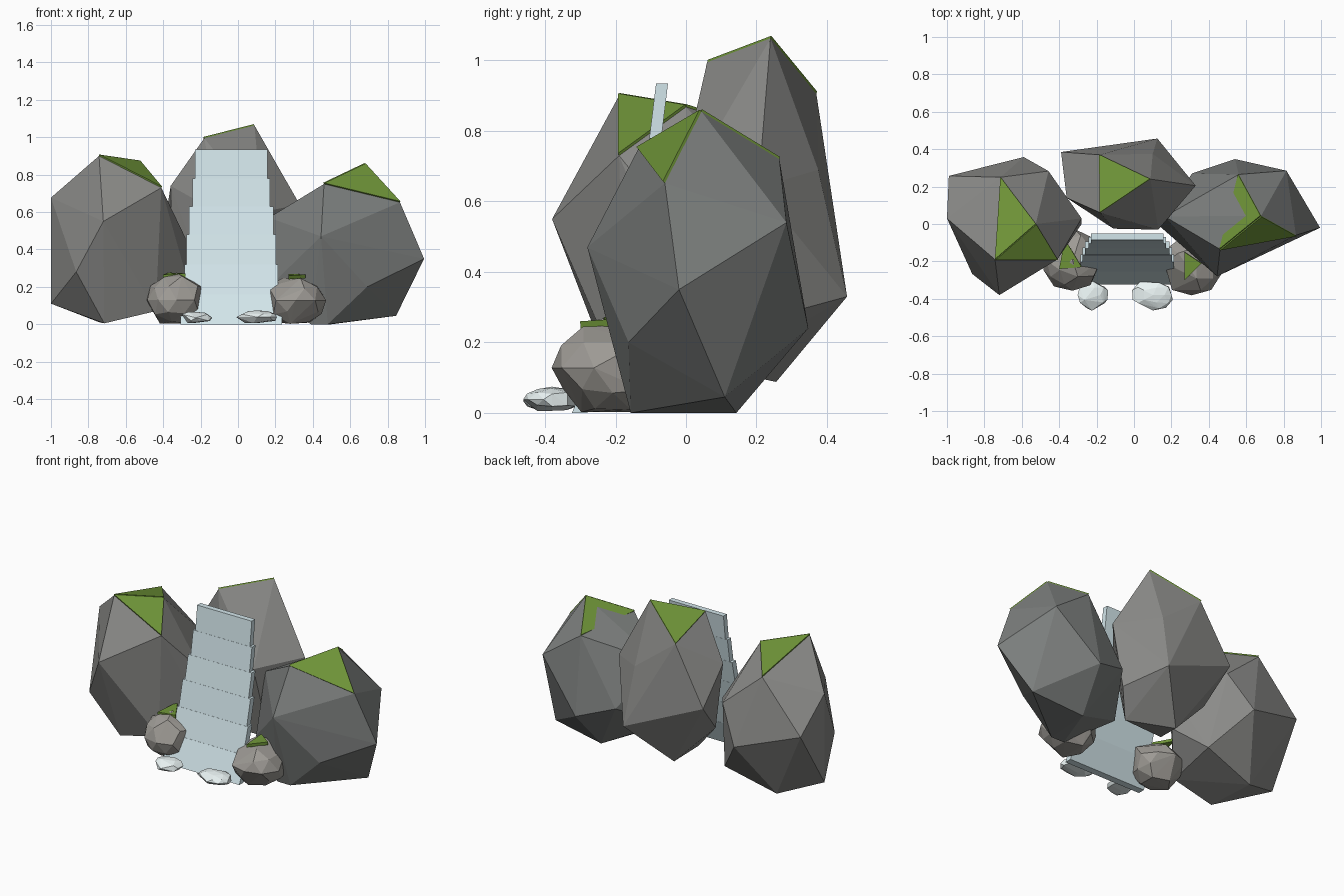
import bpy, bmesh, math, random
from mathutils import Vector

if "Cube" in bpy.data.objects:
    bpy.data.objects.remove(bpy.data.objects["Cube"])


def material(name, color):
    m = bpy.data.materials.new(name)
    m.diffuse_color = (*color, 1)
    m.use_nodes = True
    m.node_tree.nodes["Principled BSDF"].inputs["Base Color"].default_value = m.diffuse_color
    return m


MOSS = material("moss_green", (0.16, 0.30, 0.04))
WATER = material("water_blue", (0.65, 0.79, 0.83))
FOAM = material("foam_white", (0.82, 0.90, 0.90))
ROCK = material("rock_grey", (0.26, 0.26, 0.25))
DARK_ROCK = material("rock_dark_grey", (0.20, 0.21, 0.205))
PALE_ROCK = material("rock_pale_grey", (0.34, 0.325, 0.30))


def finish(bm, name, mat=None):
    bmesh.ops.recalc_face_normals(bm, faces=bm.faces[:])
    me = bpy.data.meshes.new(name)
    bm.to_mesh(me)
    bm.free()
    ob = bpy.data.objects.new(name, me)
    bpy.context.collection.objects.link(ob)
    if mat:
        me.materials.append(mat)
    return ob


def hull(name, points, mat=None):
    """Faceted solid wrapped round a few corner points."""
    bm = bmesh.new()
    for p in points:
        bm.verts.new(p)
    bmesh.ops.convex_hull(bm, input=bm.verts[:])
    loose = [v for v in bm.verts if not v.link_faces]
    bmesh.ops.delete(bm, geom=loose, context='VERTS')
    return finish(bm, name, mat)


def moss(name, a, b, c, lift=0.008):
    """Thin triangular plate lying on a rock facet."""
    a, b, c = Vector(a), Vector(b), Vector(c)
    n = (b - a).cross(c - a).normalized()
    if n.z < 0:
        n = -n
    hull(name, [p + n * s for p in (a, b, c) for s in (lift, -0.012)], MOSS)


def pebble(name, center, size, seed, jitter, mat=None, floor=0.0, drop=0.4):
    """Small faceted stone with a flat foot."""
    rnd = random.Random(seed)
    bm = bmesh.new()
    bmesh.ops.create_icosphere(bm, subdivisions=2, radius=1)
    pts = []
    for v in bm.verts:
        if rnd.random() < drop:
            continue
        k = 1 + rnd.uniform(-jitter, jitter)
        p = [center[i] + v.co[i] * size[i] * k for i in range(3)]
        p[2] = max(p[2], floor)
        pts.append(p)
    bm.free()
    hull(name, pts, mat)


# Left boulder
la, lb, lc, ld = (-.743, -.19, .9), (-.525, 0, .868), (-.714, .25, .79), (-.41, -.19, .73)
hull("left_boulder", [
    la, lb, lc, ld, (-1, .03, .677), (-.99, .257, .48), (-1, .03, .11),
    (-.72, -.38, .55), (-.865, -.267, .28), (-.59, .358, .35), (-.457, .283, .57),
    (-.28, .03, .46), (-.28, .0, .27), (-.74, .14, .01), (-.715, -.17, .005),
    (-.44, -.17, .07), (-.4, .18, .11)], ROCK)
moss("left_moss_front", la, lb, ld)
moss("left_moss_top", la, lb, lc)

# Right boulder
ra, rb, rc, rd = (.46, -.135, .75), (.68, .044, .855), (.866, -.06, .652), (.56, .265, .72)
hull("right_boulder", [
    ra, rb, rc, rd, (.444, -.28, .47), (.995, -.02, .35), (.845, .11, .045),
    (.69, -.163, .2), (.815, .285, .54), (.54, .347, .24), (.31, .27, .32),
    (.165, .04, .57), (.135, -.01, .17), (.5, .143, 0), (.39, -.157, 0), (.48, -.157, 0)],
    DARK_ROCK)
moss("right_moss_front", ra, rb, rc)
moss("right_moss_top", ra, rb, rd)

# Back boulder
ba, bb, bc = (.088, .24, 1.063), (-.18, .06, .995), (-.184, .37, .905)
hull("back_boulder", [
    ba, bb, bc, (-.36, .14, .74), (-.39, .385, .55), (.125, .457, .33), (.1, .375, .69),
    (.33, .205, .64), (-.095, .256, .088), (-.11, -.025, .6), (.13, -.03, .6),
    (-.35, .2, .35), (.25, .2, .26), (.15, .1, .12), (-.14, .07, .13)], ROCK)
moss("back_moss", ba, bb, bc)

# Waterfall: overlapping panels that widen and lean forward toward the foot
path = [(-.068, .935), (-.087, .78), (-.112, .63), (-.145, .48), (-.183, .32), (-.232, .16), (-.302, 0)]
half_widths = [.193, .208, .225, .24, .25, .272]
for i, w in enumerate(half_widths):
    (y0, z0), (y1, z1) = path[i], path[i + 1]
    h = .017 + .001 * i
    corners = [(-.036 + s * w, y + t, z)
               for s in (-1, 1) for t in (-h, h) for y, z in ((y0, z0), (y1, z1))]
    hull("water_panel_%d" % (i + 1), corners, WATER)

# Stones at the foot with moss caps
pebble("left_foot_stone", (-.328, -.195, .13), (.163, .165, .143), 3, .05, PALE_ROCK, drop=.3)
pebble("right_foot_stone", (.308, -.208, .128), (.172, .172, .142), 8, .05, PALE_ROCK, drop=.3)
moss("left_stone_moss", (-.4, -.24, .258), (-.28, -.23, .264), (-.37, -.08, .268))
moss("right_stone_moss", (.27, -.3, .252), (.36, -.21, .258), (.27, -.15, .262))

# Foam lumps in front of the fall
pebble("left_foam", (-.225, -.38, .035), (.09, .08, .035), 5, .05, FOAM, .008)
pebble("right_foam", (.102, -.38, .038), (.116, .083, .037), 12, .05, FOAM, .006)
